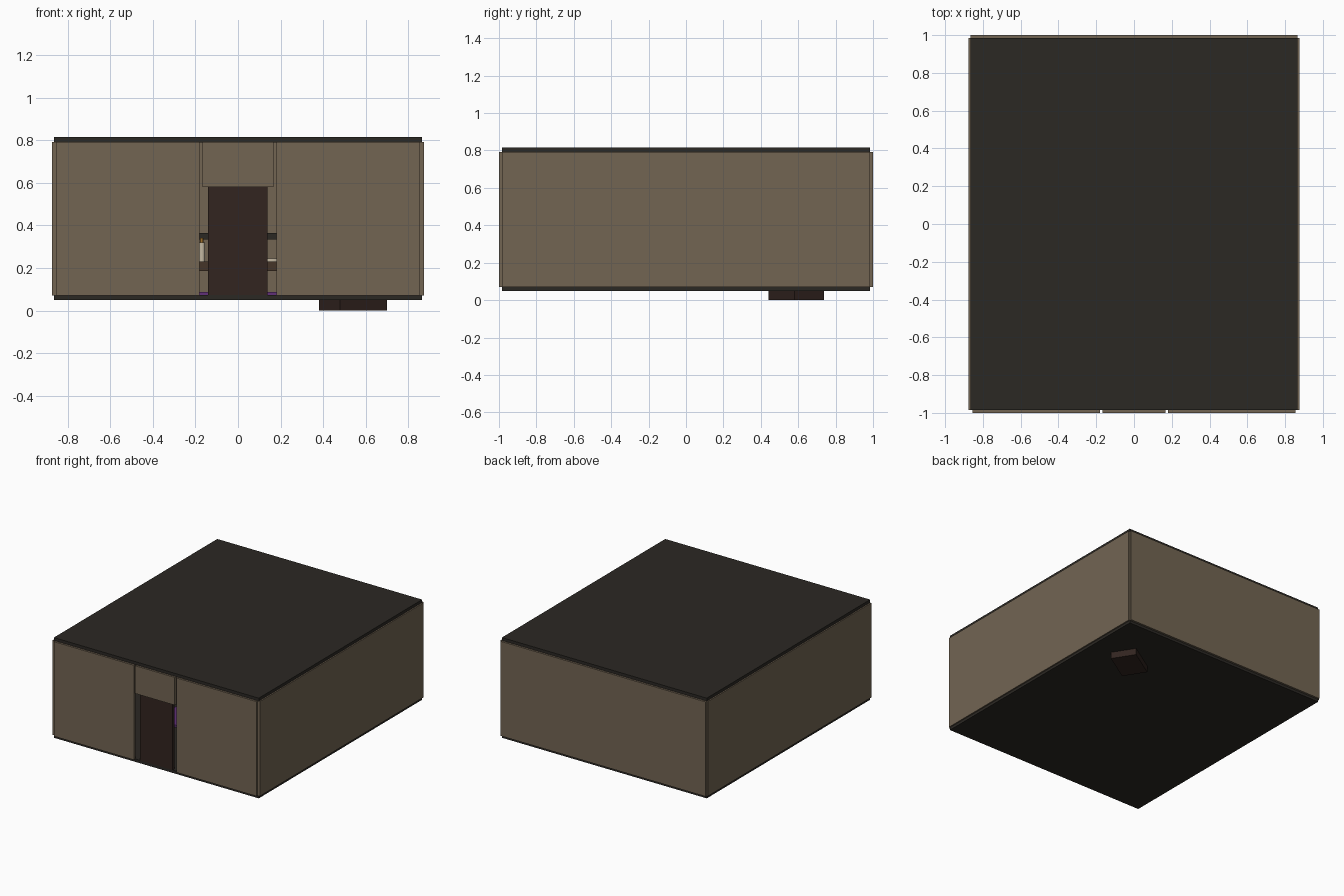
import bpy, math
from mathutils import Matrix

if "Cube" in bpy.data.objects:
    bpy.data.objects.remove(bpy.data.objects["Cube"])

def mat(name, r, g, b):
    m = bpy.data.materials.new(name)
    m.diffuse_color = (r, g, b, 1)
    m.use_nodes = True
    m.node_tree.nodes["Principled BSDF"].inputs["Base Color"].default_value = m.diffuse_color
    return m

PLASTER = mat("plaster", .17, .13, .086)
DARK = mat("dark_board", .024, .021, .017)
DOOR = mat("door_wood", .032, .018, .014)
WOOD = mat("brown_wood", .06, .035, .022)
PURPLE = mat("purple_cloth", .12, .03, .19)
BLUE = mat("blue_cloth", .05, .12, .25)
CREAM = mat("cream", .55, .48, .36)
ORANGE = mat("orange", .6, .28, .04)

def box(name, x, y, z, m, pivot=None, angle=0):
    """Box from (min, max) ranges, optionally turned about z at its centre."""
    lo, hi = zip(x, y, z)
    c = [(a + b) / 2 for a, b in zip(lo, hi)]
    bpy.ops.mesh.primitive_cube_add(size=1, location=c, rotation=(0, 0, angle))
    o = bpy.context.object
    o.name = name
    o.data.transform(Matrix.Diagonal((*[b - a for a, b in zip(lo, hi)], 1)))
    o.data.materials.append(m)
    return o

def cyl(name, loc, r, h, m, sides=12):
    bpy.ops.mesh.primitive_cylinder_add(vertices=sides, radius=r, depth=h, location=(loc[0], loc[1], loc[2] + h / 2))
    o = bpy.context.object
    o.name = name
    o.data.materials.append(m)
    bpy.ops.object.shade_smooth_by_angle()

def table(name, x, y, top, t, leg=.03):
    box(name + "_top", x, y, (top - t, top), WOOD)
    for a in (x[0], x[1] - leg):
        for b in (y[0], y[1] - leg):
            box(name + "_leg", (a, a + leg), (b, b + leg), (.07, top - t), WOOD)

# floor and roof slabs
box("floor", (-.865, .865), (-.985, .985), (.05, .072), DARK)
box("roof", (-.865, .865), (-.985, .985), (.79, .815), DARK)

# outer walls
for s, side in ((-1, "left"), (1, "right")):
    xs = sorted((s * .855, s * .875))
    box(side + "_wall", xs, (-.985, .985), (.07, .792), PLASTER)
    xs = sorted((s * .18, s * .855))
    box("front_wall_" + side, xs, (-1, -.98), (.07, .792), PLASTER)
box("back_wall", (-.865, .865), (.98, 1), (.07, .792), PLASTER)
box("door_lintel", (-.168, .166), (-1, -.98), (.58, .792), PLASTER)

# door
box("door", (-.14, .138), (-.985, -.965), (.07, .58), DOOR)

# rug and central table with things on it
box("rug", (-.42, .42), (-.4, .4), (.072, .088), PURPLE)
table("table", (-.3, .3), (-.16, .16), .23, .045)
cyl("candle", (-.17, 0, .23), .015, .09, CREAM)
cyl("candle_flame", (-.17, 0, .32), .008, .02, ORANGE, 8)
cyl("plate", (.16, -.02, .23), .06, .015, CREAM, 16)

# bed against the left wall
box("bed_frame", (-.84, -.46), (.1, .95), (.072, .17), WOOD)
box("bed_blanket", (-.83, -.47), (.12, .72), (.17, .21), BLUE)
box("pillow", (-.78, -.52), (.75, .91), (.17, .22), CREAM)
box("headboard", (-.84, -.46), (.95, .975), (.072, .36), WOOD)

# wall shelf at the back
box("wall_shelf", (-.28, .28), (.86, .98), (.335, .365), DARK)
for i in range(4):
    x = -.22 + i * .1
    box("book", (x, x + .035), (.89, .97), (.365, .45 + .01 * (i % 2)), (PURPLE, BLUE, ORANGE, CREAM)[i])

# turned chest that pokes through the floor
box("chest", (.41, .67), (.497, .683), (0, .2), DOOR, angle=math.radians(32.5))
box("chest_lid", (.40, .68), (.487, .693), (.2, .235), WOOD, angle=math.radians(32.5))
